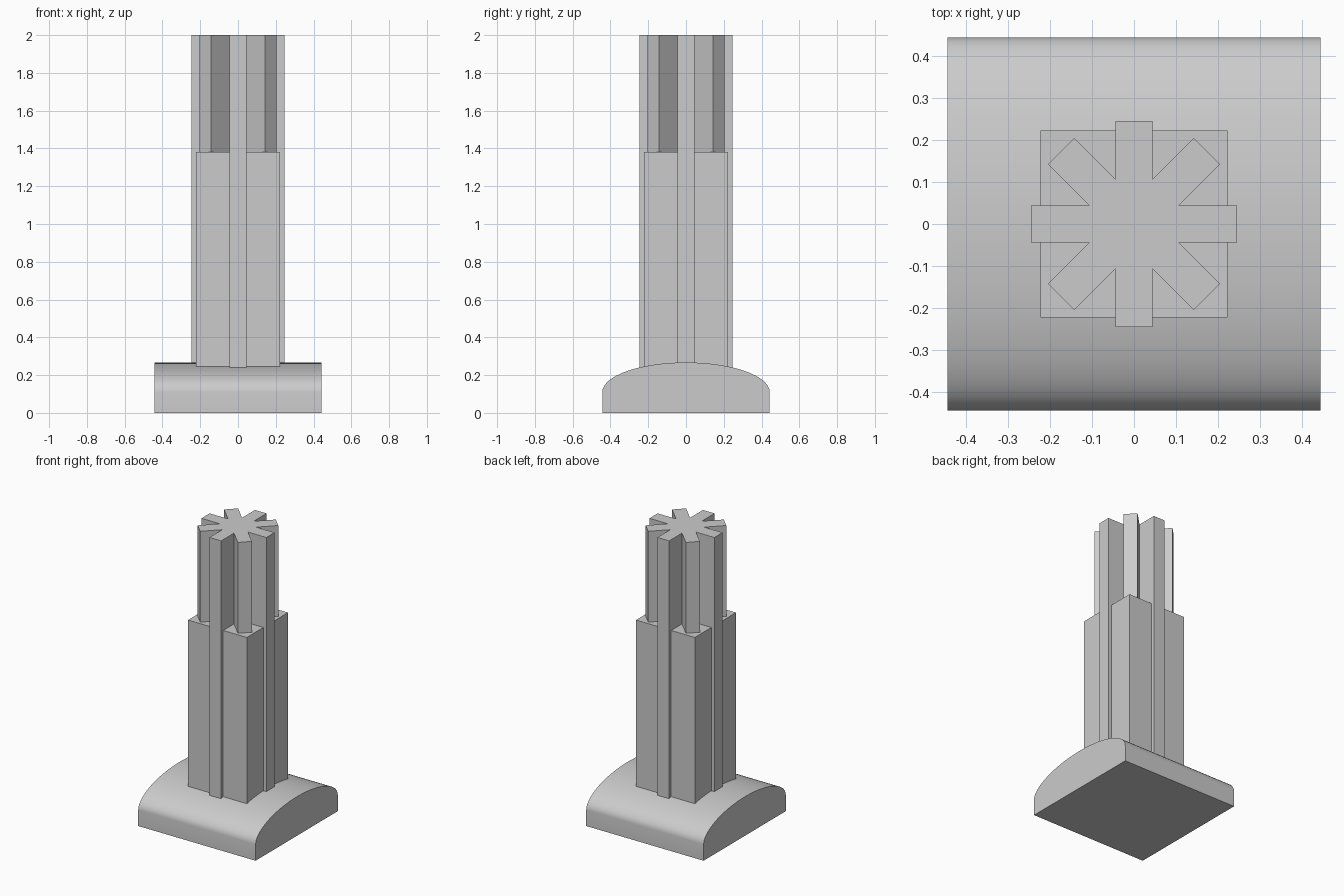
import bpy
import bmesh
from math import sin, cos, pi, sqrt, radians
from mathutils import Vector, Matrix

if "Cube" in bpy.data.objects:
    bpy.data.objects.remove(bpy.data.objects["Cube"], do_unlink=True)

grey = bpy.data.materials.new("plain_grey")
grey.use_nodes = True
grey.diffuse_color = (0.6, 0.6, 0.6, 1)
grey.node_tree.nodes["Principled BSDF"].inputs["Base Color"].default_value = (0.6, 0.6, 0.6, 1)


def prism(name, outline, direction):
    """Extrude a closed outline of 3D points along a direction."""
    bm = bmesh.new()
    face = bm.faces.new([bm.verts.new(p) for p in outline])
    moved = bmesh.ops.extrude_face_region(bm, geom=[face])["geom"]
    verts = [g for g in moved if isinstance(g, bmesh.types.BMVert)]
    bmesh.ops.translate(bm, verts=verts, vec=direction)
    bmesh.ops.recalc_face_normals(bm, faces=bm.faces)
    mesh = bpy.data.meshes.new(name)
    bm.to_mesh(mesh)
    bm.free()
    mesh.materials.append(grey)
    obj = bpy.data.objects.new(name, mesh)
    bpy.context.collection.objects.link(obj)
    return obj


# Base: square slab with an elliptical domed top running along x
half, spring, rise, steps = 0.443, 0.11, 0.157, 32
dome = [(-half, half * cos(pi * i / steps), spring + rise * sin(pi * i / steps))
        for i in range(steps + 1)]
base = prism("base", [(-half, -half, 0), (-half, half, 0)] + dome, (2 * half, 0, 0))
bpy.ops.object.select_all(action="DESELECT")
base.select_set(True)
bpy.context.view_layer.objects.active = base
bpy.ops.object.shade_smooth_by_angle(angle=radians(30))

# Square shaft up to the shoulder
w, foot = 0.222, 0.15
prism("square_shaft", [(-w, -w, foot), (w, -w, foot), (w, w, foot), (-w, w, foot)],
      (0, 0, 1.38 - foot))

# Eight-finned core running the full height
fin, reach = 0.044, 0.245
notch = fin * (1 + sqrt(2))
star = []
for k in range(8):
    turn = Matrix.Rotation(k * pi / 4, 3, "Z")
    star += [turn @ Vector(p) for p in
             ((reach, -fin, foot), (reach, fin, foot), (notch, fin, foot))]
prism("finned_core", star, (0, 0, 2 - foot))
